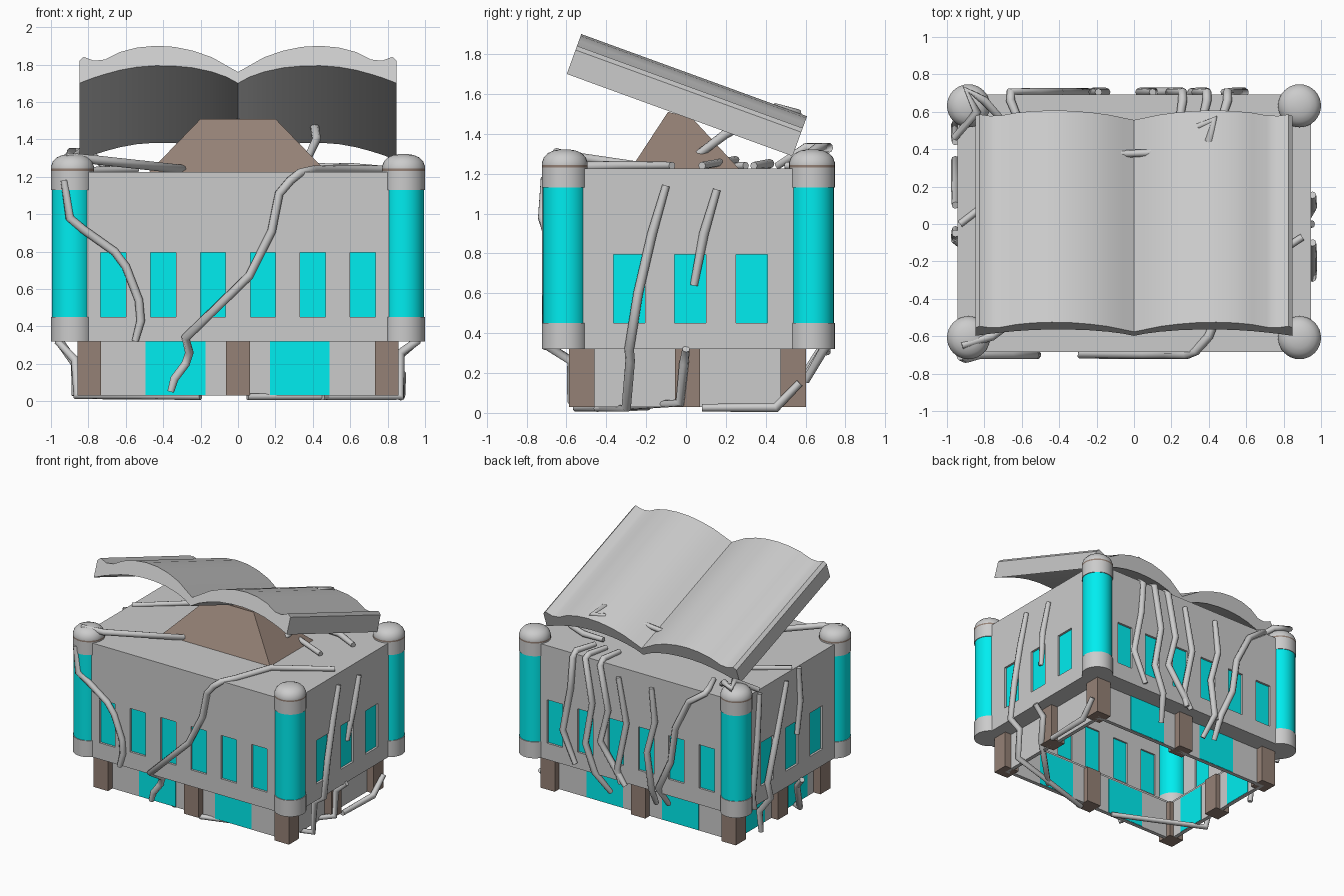
import bpy, bmesh, math
from mathutils import Vector

if "Cube" in bpy.data.objects:
    bpy.data.objects.remove(bpy.data.objects["Cube"])


def material(name, rgb):
    m = bpy.data.materials.new(name)
    m.diffuse_color = (*rgb, 1)
    m.use_nodes = True
    m.node_tree.nodes["Principled BSDF"].inputs["Base Color"].default_value = m.diffuse_color
    return m


CYAN = material("glass_cyan", (0.0, 0.85, 0.87))
BROWN = material("stone_brown", (0.30, 0.22, 0.18))


def finish(name, bm, mat=None, smooth=False):
    bmesh.ops.recalc_face_normals(bm, faces=bm.faces)
    me = bpy.data.meshes.new(name)
    bm.to_mesh(me)
    bm.free()
    ob = bpy.data.objects.new(name, me)
    bpy.context.collection.objects.link(ob)
    if mat:
        me.materials.append(mat)
    if smooth:
        bpy.ops.object.select_all(action='DESELECT')
        ob.select_set(True)
        bpy.context.view_layer.objects.active = ob
        bpy.ops.object.shade_smooth_by_angle(angle=math.radians(35))
    return ob


def boxes(name, spans, mat=None):
    """Each span is (x0, x1, y0, y1, z0, z1)."""
    bm = bmesh.new()
    for x0, x1, y0, y1, z0, z1 in spans:
        vs = bmesh.ops.create_cube(bm, size=1)['verts']
        for v in vs:
            v.co = ((x0 + x1) / 2 + v.co.x * (x1 - x0),
                    (y0 + y1) / 2 + v.co.y * (y1 - y0),
                    (z0 + z1) / 2 + v.co.z * (z1 - z0))
    return finish(name, bm, mat)


def cut(ob, spans):
    cutter = boxes("cutter", spans)
    cutter.hide_render = True
    md = ob.modifiers.new("cut", 'BOOLEAN')
    md.operation, md.solver, md.object = 'DIFFERENCE', 'EXACT', cutter
    bpy.context.view_layer.objects.active = ob
    bpy.ops.object.modifier_apply(modifier=md.name)
    bpy.data.objects.remove(cutter)


def lathe(name, prof, x, y, mat=None, n=32):
    bm = bmesh.new()
    rings = []
    for r, z in prof:
        rings.append([bm.verts.new((x + r * math.cos(2 * math.pi * i / n),
                                    y + r * math.sin(2 * math.pi * i / n), z)) for i in range(n)])
    for a, b in zip(rings, rings[1:]):
        for i in range(n):
            bm.faces.new((a[i], a[(i + 1) % n], b[(i + 1) % n], b[i]))
    bm.faces.new(rings[0])
    bm.faces.new(rings[-1])
    return finish(name, bm, mat, True)


# Upper hall: hollow shell with window openings and an open underside
X, Y0, Y1 = 0.945, -0.685, 0.692
ZW0, ZW1 = 0.45, 0.795
win_x = [(i - 2.5) * 0.267 for i in range(6)]
win_y = [-0.285, 0.022, 0.33]
hall = boxes("upper_hall", [(-X, X, Y0, Y1, 0.32, 1.225)])
cut(hall, [(-X + .05, X - .05, Y0 + .05, Y1 - .05, 0.35, 1.18)])
cut(hall, [(-.78, .78, -.51, .525, 0.25, 0.40)])
cut(hall, [(x - .068, x + .068, -1, 1, ZW0, ZW1) for x in win_x])
cut(hall, [(-1.2, 1.2, y - .079, y + .079, ZW0, ZW1) for y in win_y])

# Window panes, set slightly back
panes = []
for x in win_x:
    for y in (Y0 + .027, Y1 - .027):
        panes.append((x - .068, x + .068, y - .01, y + .01, ZW0, ZW1))
for y in win_y:
    for x in (-X + .027, X - .027):
        panes.append((x - .01, x + .01, y - .079, y + .079, ZW0, ZW1))
boxes("window_panes", panes, CYAN)

# Lower storey walls, glazing and pillars
low = boxes("lower_walls", [(-.80, .80, -.53, .545, 0.03, 0.33)])
cut(low, [(-.77, .77, -.50, .515, -0.1, 0.5)])
glass = [(x - .16, x + .16, y - .018, y + .018, 0.033, 0.32)
         for x in (-.335, .33) for y in (-.515, .53)]
glass += [(-.803, -.767, y - .12, y + .12, 0.033, 0.32) for y in (-.26, .275)]
boxes("lower_glazing", glass, CYAN)
px, py = (-.795, 0, .795), (-.523, .008, .538)
boxes("pillars", [(x - .063, x + .063, y - .063, y + .063, 0.03, 0.32)
                  for x in px for y in py if x or abs(y) > .1], BROWN)

# Corner towers
for i, x in enumerate((-.885, .885)):
    for j, y in enumerate((-.608, .632)):
        t = f"_{i}{j}"
        lathe("tower_base" + t, [(.115, .32), (.115, .45)], x, y)
        lathe("tower_shaft" + t, [(.110, .45), (.110, 1.13)], x, y, CYAN)
        lathe("tower_cap" + t, [(.115, 1.13), (.115, 1.232)], x, y)
        lathe("tower_band" + t, [(.115, 1.232), (.115, 1.243)], x, y, BROWN)
        lathe("tower_dome" + t, [(.115, 1.243), (.115, 1.255), (.105, 1.282), (.085, 1.303),
                                 (.055, 1.316), (.02, 1.322)], x, y)

# Book stand on the roof
bm = bmesh.new()
lower = [bm.verts.new(p) for p in ((-.48, -.28, 1.22), (.48, -.28, 1.22), (.48, .27, 1.22), (-.48, .27, 1.22))]
upper = [bm.verts.new(p) for p in ((-.2, -.09, 1.51), (.2, -.09, 1.51), (.2, .03, 1.48), (-.2, .03, 1.48))]
bm.faces.new(lower)
bm.faces.new(upper)
for i in range(4):
    bm.faces.new((lower[i], lower[(i + 1) % 4], upper[(i + 1) % 4], upper[i]))
finish("book_stand", bm, BROWN)

# Open book: wavy half section mirrored, extruded along a 20 degree slope
half = [(0, 0, .064), (.06, .035, .10), (.14, .065, .148), (.24, .088, .185), (.34, .098, .207),
        (.44, .100, .213), (.54, .092, .203), (.63, .075, .178), (.71, .052, .135),
        (.77, .032, .128), (.825, .010, .150), (.848, 0, .128)]
section = [(-x, a, b) for x, a, b in reversed(half[1:])] + half
tilt = math.radians(20)
along = Vector((0, math.cos(tilt), -math.sin(tilt)))
normal = Vector((0, math.sin(tilt), math.cos(tilt)))
origin = Vector((0, -.598, 1.70))
bm = bmesh.new()
cols = []
for x, a, b in section:
    p = origin + Vector((x, 0, 0))
    cols.append([bm.verts.new(p + normal * h + along * s) for h, s in
                 ((a, 0), (b, 0), (b, 1.205), (a, 1.205))])
for c, d in zip(cols, cols[1:]):
    for i in range(4):
        bm.faces.new((c[i], d[i], d[(i + 1) % 4], c[(i + 1) % 4]))
bm.faces.new(cols[0])
bm.faces.new(cols[-1])
finish("open_book", bm, None, True)


# Vines
def vine(name, pts, r=0.024):
    cu = bpy.data.curves.new(name, 'CURVE')
    cu.dimensions = '3D'
    cu.bevel_depth, cu.bevel_resolution, cu.use_fill_caps = r, 2, True
    sp = cu.splines.new('POLY')
    sp.points.add(len(pts) - 1)
    for k, (q, p) in enumerate(zip(sp.points, pts)):
        q.co = (*p, 1)
        q.radius = 0.8 if k in (0, len(pts) - 1) else 1.0
    bpy.context.collection.objects.link(bpy.data.objects.new(name, cu))


def on_wall(side, pts):
    """Lay (u, z) points against a wall; below the ledge they step inward."""
    up, down = {'front': (-.700, -.575), 'back': (.705, .60), 'right': (.955, .87), 'left': (-.955, -.87)}[side]
    return [((u, d, z) if side in ('front', 'back') else (d, u, z))
            for u, z in pts for d in [up if z > .29 else down]]


vine("front_vine_left", [(-.93, -.71, 1.18), (-.90, -.72, .98)] + on_wall('front', [
    (-.83, .92), (-.66, .80), (-.60, .72), (-.53, .54), (-.52, .43), (-.55, .32)]))
vine("front_vine_right", [(.90, -.07, 1.24), (.51, -.32, 1.24), (.40, -.60, 1.235), (.33, -.68, 1.22)]
     + on_wall('front', [(.28, 1.18), (.22, 1.11), (.18, .91), (.06, .67), (-.28, .34),
                         (-.26, .26), (-.28, .20), (-.34, .12), (-.36, .05)]))
back = [
    [(.50, 1.20), (.52, .95), (.59, .60), (.48, .36)],
    [(.39, 1.22), (.33, .88), (.39, .55), (.31, .34), (.24, .16)],
    [(.26, 1.20), (.19, .86), (.26, .60), (.10, .38), (.04, .30)],
    [(.10, 1.15), (.03, .80), (.11, .42), (.08, .31)],
    [(-.19, 1.14), (-.22, .88), (-.15, .62), (-.19, .34), (-.16, .18)],
    [(-.66, 1.22), (-.52, 1.12), (-.40, .88), (-.36, .60), (-.25, .36), (-.27, .20)]]
for i, pts in enumerate(back):
    x = pts[0][0]
    lead = [] if i in (3, 4) else [(x * .9, .50, 1.24), (x, .66, 1.24)]
    vine(f"back_vine_{i}", lead + on_wall('back', pts))
vine("right_vine_front", on_wall('right', [(-.10, 1.14), (-.17, .90), (-.24, .60), (-.285, .32),
                                           (-.28, .26), (-.30, .024)]) + [(.05, -.55, .024)])
vine("right_vine_upper", [(.955, .155, 1.12), (.955, .09, .90), (.93, .04, .64)])
vine("right_vine_lower", on_wall('right', [(0, .32), (-.01, .25), (-.03, .05)]) + [(.45, -.45, .024)])
vine("left_vine_a", on_wall('left', [(.44, 1.20), (.47, .85), (.53, .40), (.50, .31)]))
vine("left_vine_b", on_wall('left', [(.10, 1.17), (.22, .80), (.34, .45), (.30, .32), (.32, .20), (.30, .03)]))
vine("left_vine_c", on_wall('left', [(-.05, 1.22), (-.07, .95), (-.03, .70)]))
vine("left_ledge_vine", [(-.965, -.08, .32), (-.87, -.15, .22), (-.86, -.2, .03), (-.20, -.5, .026)])
vine("ground_vine", [(.86, .08, .026), (.87, .45, .026), (.88, .57, .15)])
vine("roof_vine_front_left", [(-.92, -.65, 1.31), (-.76, -.60, 1.29), (-.30, -.26, 1.24), (-.34, -.18, 1.24)])
vine("roof_vine_left", [(-.93, 0, 1.23), (-.54, .30, 1.24)])
vine("roof_vine_right", [(.20, .25, 1.27), (.67, .08, 1.24)])
vine("roof_vine_back_right", [(.43, .42, 1.25), (.60, .42, 1.25), (.775, .34, 1.24)])
vine("tower_vine", [(-.96, .46, 1.24), (-.84, .60, 1.33), (-.90, .72, 1.33), (-.80, .66, 1.33), (-.70, .55, 1.25)])
vine("book_vine_stem", [(.35, 0, 1.25), (.42, .20, 1.40), (.40, .45, 1.53), (.43, .56, 1.50), (.34, .52, 1.50)])
vine("book_vine_centre", [(-.22, .38, 1.50), (-.05, .375, 1.43), (.08, .38, 1.445), (.18, .43, 1.47)], 0.02)
